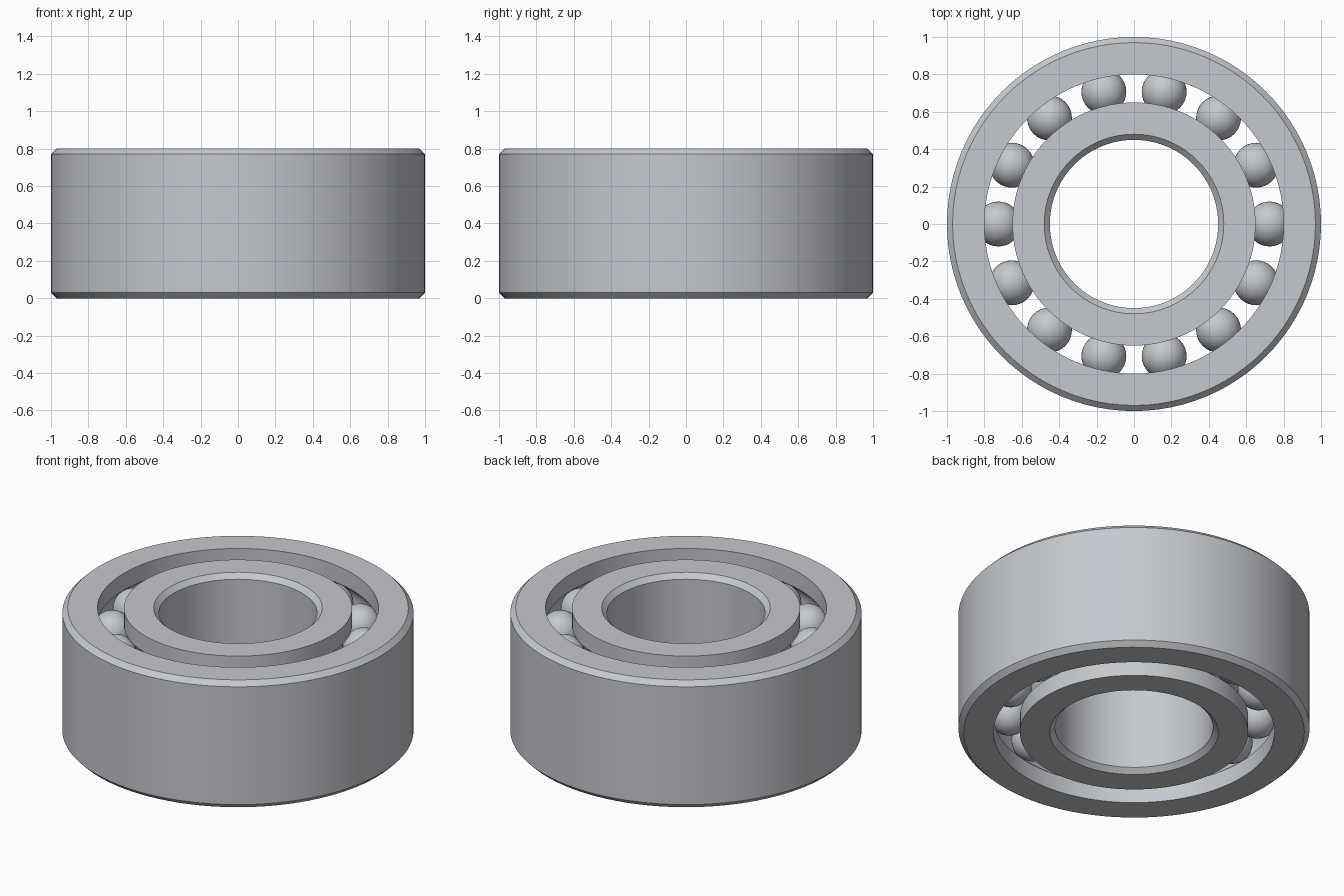
import bpy
import math

SEGMENTS = 96
BALLS = 14
BALL_RADIUS = 0.12
PITCH = 0.725          # radius of the ball circle
ROWS = (0.2, 0.6)      # heights of the two ball rows
HEIGHT = 0.8
CHAMFER = 0.03

if "Cube" in bpy.data.objects:
    bpy.data.objects.remove(bpy.data.objects["Cube"], do_unlink=True)

steel = bpy.data.materials.new("brushed steel")
steel.use_nodes = True
colour = (0.56, 0.58, 0.62, 1)
steel.diffuse_color = colour
steel.node_tree.nodes["Principled BSDF"].inputs["Base Color"].default_value = colour


def raceway(wall, side):
    """Wall profile from bottom to top with one round groove per ball row."""
    points = [(wall, 0)]
    half = math.acos(abs(wall - PITCH) / BALL_RADIUS)
    for z in ROWS:
        for i in range(13):
            a = half * (i / 6 - 1)
            points.append((PITCH + side * BALL_RADIUS * math.cos(a),
                           z + BALL_RADIUS * math.sin(a)))
    return points + [(wall, HEIGHT)]


def lathe(name, profile):
    """Spin a closed (radius, height) profile around the z axis."""
    n = len(profile)
    verts, faces = [], []
    for s in range(SEGMENTS):
        a = math.tau * s / SEGMENTS
        verts += [(r * math.cos(a), r * math.sin(a), z) for r, z in profile]
        t = (s + 1) % SEGMENTS
        for i in range(n):
            j = (i + 1) % n
            faces.append((s * n + i, t * n + i, t * n + j, s * n + j))
    mesh = bpy.data.meshes.new(name)
    mesh.from_pydata(verts, [], faces)
    finish(name, mesh)


def finish(name, mesh, location=(0, 0, 0)):
    obj = bpy.data.objects.new(name, mesh)
    bpy.context.collection.objects.link(obj)
    obj.location = location
    if not mesh.materials:
        mesh.materials.append(steel)
    bpy.ops.object.select_all(action='DESELECT')
    obj.select_set(True)
    bpy.context.view_layer.objects.active = obj
    bpy.ops.object.shade_smooth_by_angle(angle=math.radians(25))


# Inner ring: grooved outside, chamfered bore
bore = 0.45
lathe("inner_ring", raceway(0.65, -1) + [
    (bore + CHAMFER, HEIGHT), (bore, HEIGHT - CHAMFER),
    (bore, CHAMFER), (bore + CHAMFER, 0)])

# Outer ring: grooved inside, chamfered outer edges (reversed to face outwards)
lathe("outer_ring", (raceway(0.8, 1) + [
    (1 - CHAMFER, HEIGHT), (1, HEIGHT - CHAMFER),
    (1, CHAMFER), (1 - CHAMFER, 0)])[::-1])

# Two aligned rows of balls sharing one mesh
bpy.ops.mesh.primitive_uv_sphere_add(segments=32, ring_count=20, radius=BALL_RADIUS)
template = bpy.context.object
ball = template.data
ball.name = "ball"
bpy.data.objects.remove(template)
for row, z in zip(("lower", "upper"), ROWS):
    for i in range(BALLS):
        a = math.tau * i / BALLS
        finish(f"{row}_ball_{i + 1}", ball,
               (PITCH * math.cos(a), PITCH * math.sin(a), z))
